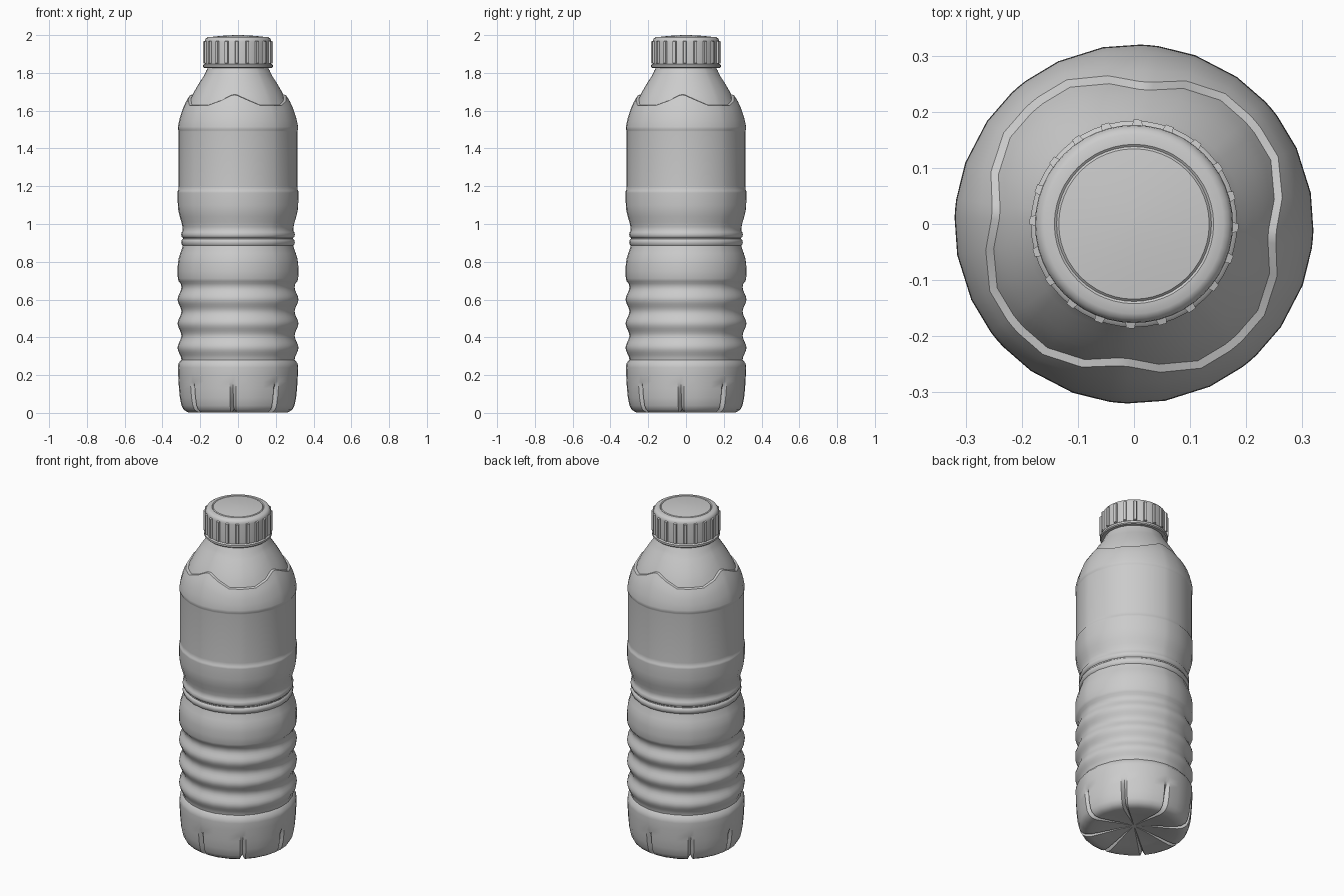
import bpy, bmesh
from math import sin, cos, pi, radians, degrees

if "Cube" in bpy.data.objects:
    bpy.data.objects.remove(bpy.data.objects["Cube"])


def loft(name, rings, angle=40):
    """Skin a list of closed point rings and cap both ends."""
    bm = bmesh.new()
    vs = [[bm.verts.new(p) for p in ring] for ring in rings]
    n = len(vs[0])
    for a, b in zip(vs, vs[1:]):
        for i in range(n):
            j = (i + 1) % n
            bm.faces.new((a[i], a[j], b[j], b[i]))
    bm.faces.new(list(reversed(vs[0])))
    bm.faces.new(vs[-1])
    bmesh.ops.recalc_face_normals(bm, faces=bm.faces)
    me = bpy.data.meshes.new(name)
    bm.to_mesh(me)
    bm.free()
    ob = bpy.data.objects.new(name, me)
    bpy.context.collection.objects.link(ob)
    bpy.ops.object.select_all(action='DESELECT')
    ob.select_set(True)
    bpy.context.view_layer.objects.active = ob
    bpy.ops.object.shade_smooth_by_angle(angle=radians(angle))
    return ob


def lerp_profile(pts, z):
    for (r0, z0), (r1, z1) in zip(pts, pts[1:]):
        if z <= z1:
            t = (z - z0) / (z1 - z0)
            return r0 + (r1 - r0) * t
    return pts[-1][0]


# Columns: eight 45 degree sectors, each with a narrow base groove
TWIST = -5
columns = [(TWIST + 45 * k + a, a == 0) for k in range(8) for a in (-3, 0, 3, 15, 30)]


def ring(fn):
    out = []
    for deg, groove in columns:
        r, z = fn(deg, groove)
        out.append((r * cos(radians(deg)), r * sin(radians(deg)), z))
    return out


rings = []
# Petal base: radius, height, inward and upward groove depth
base = [(.015, .034, 0, 0), (.08, .027, 0, .006), (.17, .011, 0, .014), (.235, .001, .002, .02),
        (.265, .003, .01, .022), (.287, .016, .022, .016), (.299, .038, .027, .006),
        (.308, .08, .025, 0), (.313, .13, .018, 0), (.315, .165, .003, 0),
        (.317, .2, 0, 0), (.318, .24, 0, 0), (.316, .262, 0, 0)]
for r, z, gr, gz in base:
    rings.append(ring(lambda d, g, r=r, z=z, gr=gr, gz=gz: (r - gr * g, z + gz * g)))

# Lower grip ribs
profile = []
for i in range(31):
    z = .281 + .384 * i / 30
    profile.append((.310 + .010 * cos(2 * pi * (z - .345) / .128), z))
# Waist with two fine rings, then the slightly recessed label band
profile += [(.304, .685), (.314, .697), (.319, .712), (.320, .75), (.319, .785), (.315, .815),
            (.306, .845), (.296, .872), (.293, .885), (.298, .891), (.301, .903), (.299, .915),
            (.292, .921), (.292, .927), (.299, .933), (.301, .945), (.298, .957), (.293, .965),
            (.294, .985), (.300, 1.01), (.309, 1.04), (.316, 1.07), (.319, 1.1), (.320, 1.165),
            (.3195, 1.175), (.3155, 1.18), (.315, 1.2), (.315, 1.49), (.3155, 1.495),
            (.319, 1.502), (.3185, 1.515)]
for r, z in profile:
    rings.append(ring(lambda d, g, r=r, z=z: (r, z)))

# Shoulder with a wavy stepped edge
shoulder = [(.3185, 1.515), (.312, 1.55), (.302, 1.585), (.289, 1.62), (.272, 1.655),
            (.252, 1.69), (.228, 1.725), (.203, 1.76), (.183, 1.785), (.169, 1.81)]


def wave(deg):
    d = abs((deg + 4 + 45) % 90 - 45)
    return 1.627 + .056 * (.5 + .5 * cos(pi * min(d / 30, 1)))


for t in (.3, .6, .85):
    def below(d, g, t=t):
        z = 1.515 + (wave(d) - .008 - 1.515) * t
        return lerp_profile(shoulder, z), z
    rings.append(ring(below))
rings.append(ring(lambda d, g: (lerp_profile(shoulder, wave(d)) - .002, wave(d))))
for t in (.02, .15, .3, .45, .6, .75, .88, 1):
    def above(d, g, t=t):
        z = wave(d) + (1.81 - wave(d)) * t
        return lerp_profile(shoulder, z) - .015 * (1 - t), z
    rings.append(ring(above))
# Neck
for r, z in ((.163, 1.82), (.16, 1.835), (.16, 1.88)):
    rings.append(ring(lambda d, g, r=r, z=z: (r, z)))
loft("bottle_body", rings)

# Screw cap with retaining ring, rounded rim and slightly domed lid
cap = [(.158, 1.826), (.179, 1.826), (.184, 1.831), (.184, 1.842), (.180, 1.846), (.176, 1.848),
       (.176, 1.853), (.1765, 1.965), (.175, 1.975), (.169, 1.984), (.160, 1.989), (.142, 1.990),
       (.138, 1.987), (.134, 1.991), (.09, 1.996), (.04, 1.999), (.01, 2.0)]
N = 48
loft("screw_cap", [[(r * cos(2 * pi * i / N), r * sin(2 * pi * i / N), z) for i in range(N)]
                   for r, z in cap], 35)

# Grip ribs around the cap
bm = bmesh.new()
RIBS = 20
for k in range(RIBS):
    a = radians(-2) + 2 * pi * k / RIBS
    made = bmesh.ops.create_cube(bm, size=1)["verts"]
    for v in made:
        taper = .72 if v.co.x > 0 else 1
        x = .179 + v.co.x * .014
        y = v.co.y * .02 * taper
        z = 1.909 + v.co.z * .122 * (.93 if v.co.x > 0 else 1)
        v.co = (x * cos(a) - y * sin(a), x * sin(a) + y * cos(a), z)
me = bpy.data.meshes.new("cap_grip_ribs")
bm.to_mesh(me)
bm.free()
bpy.context.collection.objects.link(bpy.data.objects.new("cap_grip_ribs", me))
